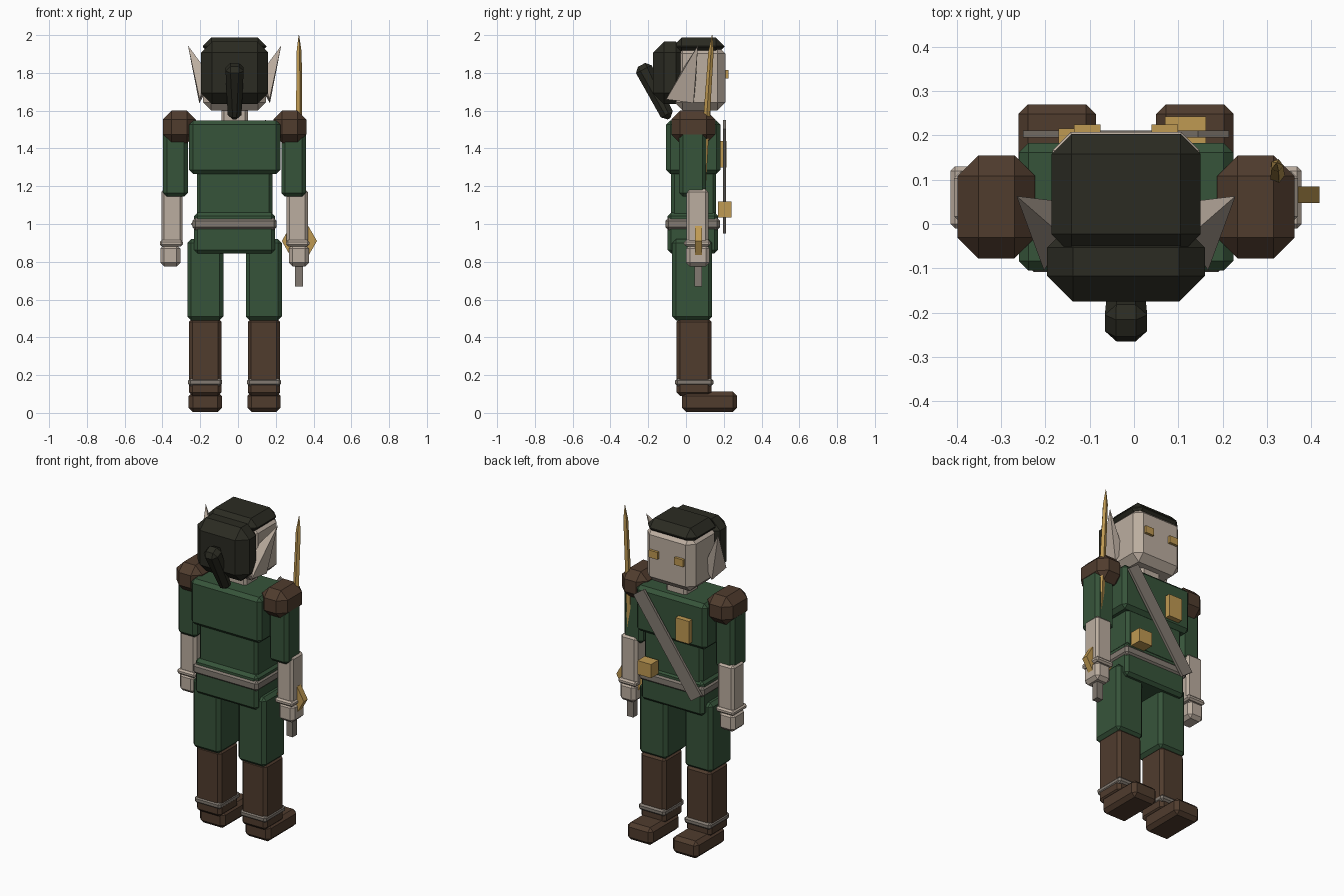
import bpy, bmesh, math
from mathutils import Matrix, Vector

if "Cube" in bpy.data.objects:
    bpy.data.objects.remove(bpy.data.objects["Cube"])

CX = -0.018  # body centre line


def material(name, rgb):
    m = bpy.data.materials.new(name)
    m.diffuse_color = (*rgb, 1)
    m.use_nodes = True
    m.node_tree.nodes["Principled BSDF"].inputs["Base Color"].default_value = m.diffuse_color
    return m


GREEN = material("green cloth", (0.037, 0.088, 0.042))
BROWN = material("brown leather", (0.080, 0.045, 0.027))
HAIR = material("dark hair", (0.024, 0.024, 0.016))
SKIN = material("pale skin", (0.50, 0.42, 0.35))
GREY = material("grey strap", (0.225, 0.195, 0.165))
GOLD = material("gold", (0.52, 0.32, 0.085))


def finish(bm, name, mat):
    bmesh.ops.recalc_face_normals(bm, faces=bm.faces)
    me = bpy.data.meshes.new(name)
    bm.to_mesh(me)
    bm.free()
    me.materials.append(mat)
    ob = bpy.data.objects.new(name, me)
    bpy.context.collection.objects.link(ob)
    return ob


def box(name, mat, x, y, z, bevel=0.015, rot=None, taper=1.0):
    """Chamfered box from ranges; taper scales its lower end."""
    c = Vector(((x[0] + x[1]) / 2, (y[0] + y[1]) / 2, (z[0] + z[1]) / 2))
    size = (x[1] - x[0], y[1] - y[0], z[1] - z[0])
    bm = bmesh.new()
    bmesh.ops.create_cube(bm, size=1)
    bmesh.ops.scale(bm, vec=size, verts=bm.verts)
    for v in bm.verts:
        if v.co.z < 0:
            v.co.x *= taper
            v.co.y *= taper
    if bevel:
        bmesh.ops.bevel(bm, geom=bm.edges[:], offset=bevel, segments=1,
                        affect='EDGES', profile=0.5)
    if rot:
        bmesh.ops.transform(bm, matrix=rot, verts=bm.verts)
    bmesh.ops.translate(bm, vec=c, verts=bm.verts)
    return finish(bm, name, mat)


def pair(name, mat, x, y, z, bevel=0.015):
    """Box given by distances from the centre line, on both sides."""
    box("left_" + name, mat, (CX - x[1], CX - x[0]), y, z, bevel)
    box("right_" + name, mat, (CX + x[0], CX + x[1]), y, z, bevel)


def centred(name, mat, half, y, z, bevel=0.015):
    return box(name, mat, (CX - half, CX + half), y, z, bevel)


# Torso
centred("chest", GREEN, 0.242, (-0.105, 0.183), (1.265, 1.548), 0.022)
centred("waist", GREEN, 0.2, (-0.08, 0.16), (1.0, 1.29), 0.018)
centred("pelvis", GREEN, 0.214, (-0.098, 0.17), (0.845, 1.06), 0.018)
centred("belt", GREY, 0.223, (-0.108, 0.18), (0.968, 1.032), 0.015)
centred("neck", SKIN, 0.07, (0.0, 0.13), (1.52, 1.63), 0.015)

# Legs
pair("thigh", GREEN, (0.06, 0.25), (-0.073, 0.138), (0.49, 0.92), 0.02)
pair("boot_shaft", BROWN, (0.07, 0.241), (-0.05, 0.135), (0.09, 0.50), 0.018)
pair("boot_band", GREY, (0.066, 0.246), (-0.057, 0.145), (0.142, 0.183), 0.012)
pair("boot_foot", BROWN, (0.068, 0.243), (-0.02, 0.27), (0.005, 0.112), 0.022)

# Arms
pair("upper_arm", GREEN, (0.247, 0.378), (-0.036, 0.107), (1.145, 1.5), 0.02)
pair("shoulder_pad", BROWN, (0.205, 0.38), (-0.078, 0.155), (1.428, 1.6), 0.047)
pair("forearm", SKIN, (0.275, 0.388), (0.002, 0.118), (0.885, 1.185), 0.015)
pair("wrist_band", SKIN, (0.273, 0.396), (-0.01, 0.13), (0.882, 0.914), 0.01)
pair("hand", SKIN, (0.287, 0.393), (0.0, 0.125), (0.775, 0.89), 0.02)

# Head and hair
centred("head", SKIN, 0.166, (-0.06, 0.208), (1.602, 1.945), 0.042)
centred("hair_cap", HAIR, 0.168, (-0.068, 0.203), (1.892, 1.988), 0.045)
centred("hair_back", HAIR, 0.178, (-0.175, 0.005), (1.635, 1.965), 0.058)
box("ponytail", HAIR, (CX - 0.049, CX + 0.049), (-0.21, -0.115), (1.54, 1.86),
    0.026, Matrix.Rotation(math.radians(27), 4, 'X'), 0.72)
pair("eye", GOLD, (0.058, 0.117), (0.19, 0.224), (1.77, 1.815), 0)

# Pointed ears
for side, name in ((-1, "left_ear"), (1, "right_ear")):
    bm = bmesh.new()
    points = [(0.247, 0.063, 1.945), (0.185, -0.105, 1.66), (0.187, 0.04, 1.64),
              (0.14, 0.05, 1.72), (0.14, -0.03, 1.80)]
    for px, py, pz in points:
        bm.verts.new((CX + side * px, py, pz))
    bmesh.ops.convex_hull(bm, input=bm.verts[:])
    finish(bm, name, SKIN)

# Diagonal strap, belt pouch and chest badge
box("shoulder_strap", GREY, (CX - 0.0425, CX + 0.0425), (0.195, 0.211),
    (0.91, 1.59), 0, Matrix.Rotation(math.radians(35.5), 4, 'Y'))
box("belt_pouch", GOLD, (0.07, 0.163), (0.17, 0.242), (1.035, 1.12), 0)
box("chest_badge", GOLD, (-0.17, -0.078), (0.17, 0.215), (1.3, 1.44), 0)

# Sword: tapered blade, hexagonal guard and square grip
SX = 0.322
bm = bmesh.new()
rings = []
for y, z, r in ((0.066, 0.91, 0.024), (0.132, 1.91, 0.015), (0.138, 2.0, 0.0015)):
    rings.append([bm.verts.new((SX + r * math.cos(a), y + r * math.sin(a), z))
                  for a in (i * math.tau / 5 for i in range(5))])
for low, high in zip(rings, rings[1:]):
    for i in range(5):
        j = (i + 1) % 5
        bm.faces.new((low[i], low[j], high[j], high[i]))
bm.faces.new(rings[0])
bm.faces.new(rings[-1])
finish(bm, "sword_blade", GOLD)

bm = bmesh.new()
bmesh.ops.create_cone(bm, cap_ends=True, segments=6, radius1=0.093, radius2=0.093,
                      depth=0.038)
turn = Matrix.Translation((0.325, 0.066, 0.91)) @ Matrix.Rotation(math.pi / 2, 4, 'X')
if max(v.co.x for v in bm.verts) < 0.09:  # points of the guard face sideways
    turn = turn @ Matrix.Rotation(math.pi / 6, 4, 'Z')
bmesh.ops.transform(bm, matrix=turn, verts=bm.verts)
finish(bm, "sword_guard", GOLD)
box("sword_grip", GREY, (SX - 0.021, SX + 0.021), (0.045, 0.086), (0.67, 0.91), 0)
